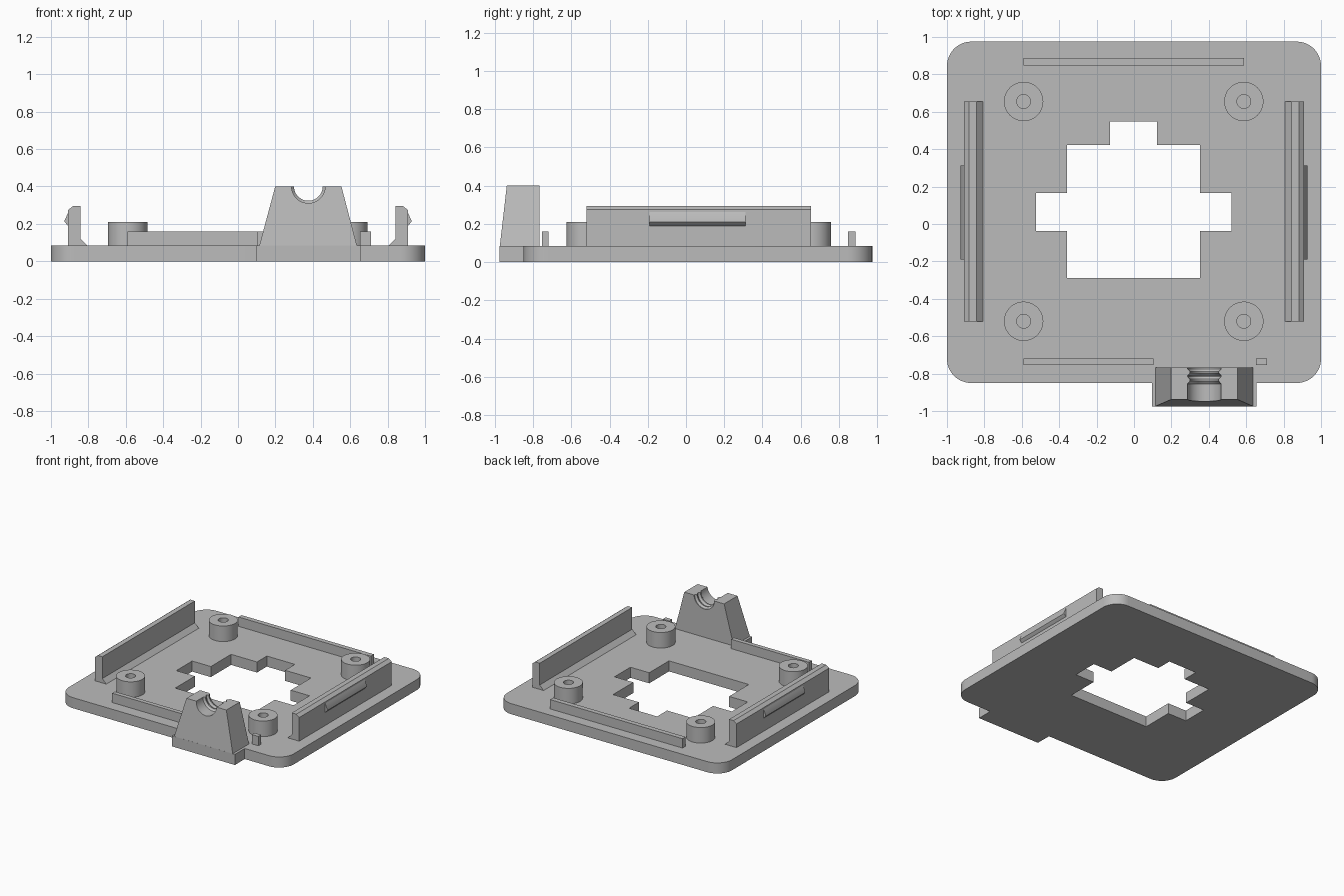
import bpy, bmesh, math

if "Cube" in bpy.data.objects:
    bpy.data.objects.remove(bpy.data.objects["Cube"], do_unlink=True)

GREY = (0.5, 0.5, 0.5, 1)
mat = bpy.data.materials.new("plain grey")
mat.use_nodes = True
mat.diffuse_color = GREY
mat.node_tree.nodes["Principled BSDF"].inputs["Base Color"].default_value = GREY

BASE = 0.085          # top of the base plate
SINK = BASE - 0.005   # parts start slightly inside the plate


def add_object(name, mesh):
    mesh.materials.clear()
    mesh.materials.append(mat)
    obj = bpy.data.objects.new(name, mesh)
    bpy.context.collection.objects.link(obj)
    bpy.ops.object.select_all(action="DESELECT")
    obj.select_set(True)
    bpy.context.view_layer.objects.active = obj
    bpy.ops.object.shade_smooth_by_angle(angle=math.radians(30))
    return obj


def evaluated_mesh(obj):
    deps = bpy.context.evaluated_depsgraph_get()
    return bpy.data.meshes.new_from_object(obj.evaluated_get(deps))


def prism(name, loops, lo, hi, along_y=False):
    """Extrude filled 2D outlines (the later ones are holes) from lo to hi."""
    curve = bpy.data.curves.new(name, "CURVE")
    curve.dimensions = "2D"
    curve.fill_mode = "BOTH"
    curve.extrude = (hi - lo) / 2
    for loop in loops:
        spline = curve.splines.new("POLY")
        spline.points.add(len(loop) - 1)
        for point, (u, v) in zip(spline.points, loop):
            point.co = (u, v, 0, 1)
        spline.use_cyclic_u = True
    temp = bpy.data.objects.new("outline", curve)
    bpy.context.collection.objects.link(temp)
    mesh = evaluated_mesh(temp)
    bpy.data.objects.remove(temp, do_unlink=True)
    bm = bmesh.new()
    bm.from_mesh(mesh)
    bmesh.ops.remove_doubles(bm, verts=bm.verts, dist=1e-5)
    for v in bm.verts:
        u, w, d = v.co
        d += (lo + hi) / 2
        v.co = (u, d, w) if along_y else (u, w, d)
    bmesh.ops.recalc_face_normals(bm, faces=bm.faces)
    bm.to_mesh(mesh)
    bm.free()
    return add_object(name, mesh)


def arc(cx, cy, r, start, end, steps):
    angles = [math.radians(start + (end - start) * i / steps) for i in range(steps + 1)]
    return [(cx + r * math.cos(a), cy + r * math.sin(a)) for a in angles]


def circle(cx, cy, r, n=48):
    return arc(cx, cy, r, 0, 360 * (n - 1) / n, n - 1)


def rect(x0, x1, y0, y1):
    return [(x0, y0), (x1, y0), (x1, y1), (x0, y1)]


# Base plate: rounded outline with a front tab and a stepped opening
R, FRONT, BACK, TIP = 0.13, -0.85, 0.975, -0.975
outline = (arc(-1 + R, FRONT + R, R, 180, 270, 12)
           + [(0.095, FRONT), (0.095, TIP), (0.655, TIP), (0.655, FRONT)]
           + arc(1 - R, FRONT + R, R, 270, 360, 12)
           + arc(1 - R, BACK - R, R, 0, 90, 12)
           + arc(-1 + R, BACK - R, R, 90, 180, 12))
opening = [(-0.357, -0.288), (0.353, -0.288), (0.353, -0.037), (0.52, -0.037),
           (0.52, 0.165), (0.353, 0.165), (0.353, 0.422), (0.123, 0.422),
           (0.123, 0.547), (-0.127, 0.547), (-0.127, 0.422), (-0.357, 0.422),
           (-0.357, 0.165), (-0.523, 0.165), (-0.523, -0.037), (-0.357, -0.037)]
prism("base_plate", [outline, opening], 0, BASE)

# Four hollow standoffs
for side, x in (("right", -0.59), ("left", 0.587)):
    for end, y in (("front", -0.52), ("back", 0.655)):
        prism(f"standoff_{end}_{side}",
              [circle(x, y, 0.105), circle(x, y, 0.037)], SINK, 0.21)

# Low locating rails
prism("back_rail", [rect(-0.59, 0.587, 0.848, 0.887)], SINK, 0.16)
prism("front_rail", [rect(-0.59, 0.103, -0.755, -0.72)], SINK, 0.16)
prism("front_rail_stub", [rect(0.652, 0.71, -0.755, -0.72)], SINK, 0.16)

# Side clip walls with a sloped foot, bevelled top and outer catch
wall = [(0.807, SINK), (0.908, SINK), (0.908, 0.275), (0.882, 0.295),
        (0.842, 0.295), (0.842, 0.12), (0.807, BASE)]
catch = [(0.9, 0.185), (0.908, 0.19), (0.927, 0.21), (0.927, 0.218),
         (0.908, 0.262), (0.9, 0.262)]
for side, s in (("left", 1), ("right", -1)):
    prism(f"clip_wall_{side}", [[(s * x, z) for x, z in wall]], -0.52, 0.655, True)
    prism(f"clip_catch_{side}", [[(s * x, z) for x, z in catch]], -0.19, 0.312, True)

# Cable tower: tapered block leaning back at the front
tower = prism("cable_tower", [[(0.113, SINK), (0.637, SINK), (0.553, 0.4), (0.199, 0.4)]],
              TIP, -0.768, True)
for v in tower.data.vertices:
    if v.co.z > 0.3 and v.co.y < -0.9:
        v.co.y = -0.938

# Ribbed round channel, spun around the y axis and cut from the tower top
profile = [(-1.05, 0.09), (-0.855, 0.09), (-0.84, 0.077), (-0.83, 0.077),
           (-0.815, 0.09), (-0.81, 0.09), (-0.797, 0.077), (-0.788, 0.077),
           (-0.775, 0.09), (-0.7, 0.09)]
bm = bmesh.new()
rings = [[bm.verts.new((x, y, z)) for x, z in circle(0.376, 0.401, r)] for y, r in profile]
for a, b in zip(rings, rings[1:]):
    for i in range(len(a)):
        bm.faces.new((a[i - 1], a[i], b[i], b[i - 1]))
bm.faces.new(rings[0])
bm.faces.new(rings[-1])
bmesh.ops.recalc_face_normals(bm, faces=bm.faces)
cutter_mesh = bpy.data.meshes.new("channel_cutter")
bm.to_mesh(cutter_mesh)
bm.free()
cutter = add_object("channel_cutter", cutter_mesh)
cutter.hide_render = True
cut = tower.modifiers.new("channel", "BOOLEAN")
cut.operation = "DIFFERENCE"
cut.solver = "EXACT"
cut.object = cutter
bpy.context.view_layer.update()
carved = evaluated_mesh(tower)
bpy.data.objects.remove(tower, do_unlink=True)
bpy.data.objects.remove(cutter, do_unlink=True)
add_object("cable_tower", carved)
